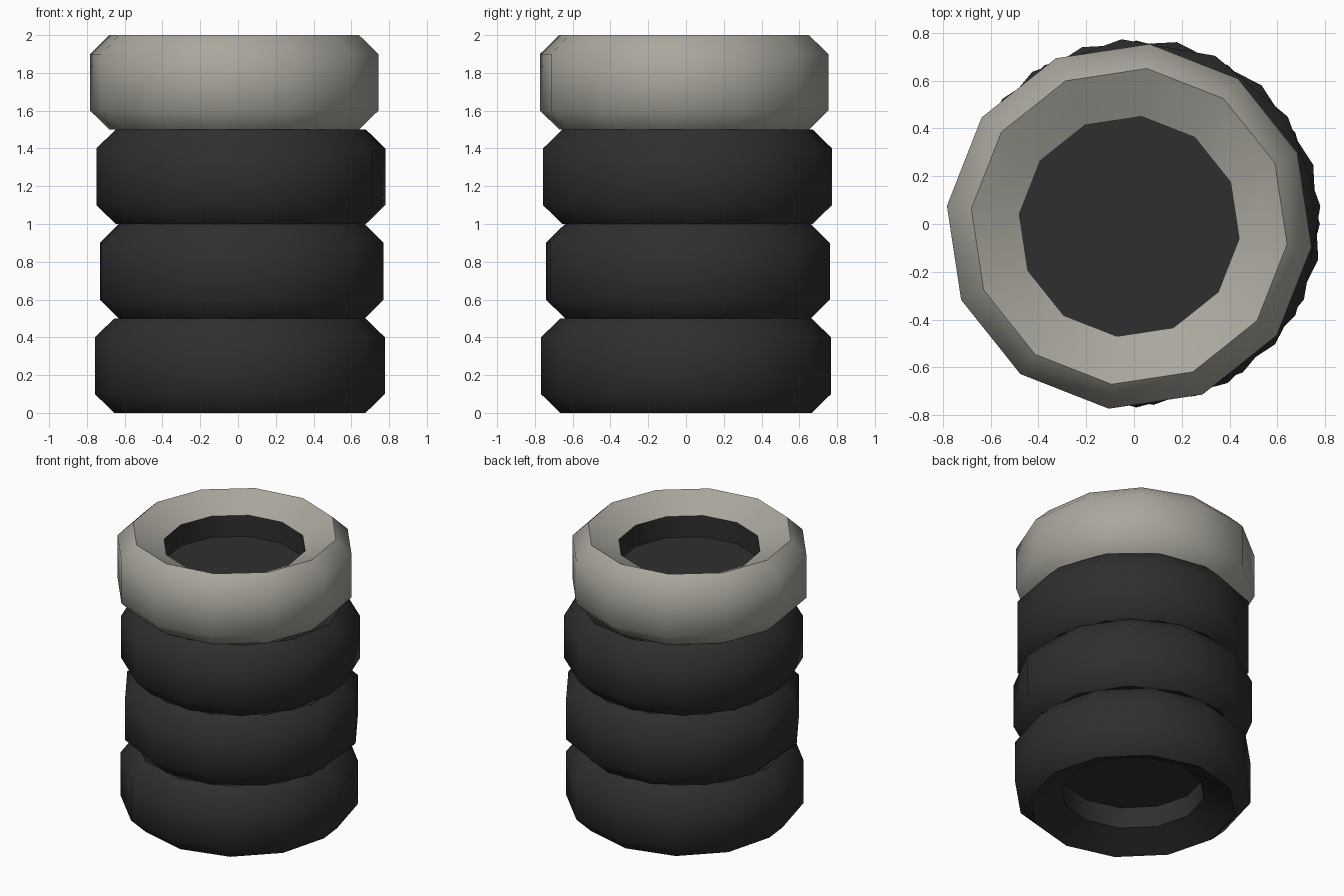
import bpy, bmesh, math

if "Cube" in bpy.data.objects:
    bpy.data.objects.remove(bpy.data.objects["Cube"])


def material(name, rgb):
    m = bpy.data.materials.new(name)
    m.diffuse_color = (*rgb, 1.0)
    m.use_nodes = True
    m.node_tree.nodes["Principled BSDF"].inputs["Base Color"].default_value = m.diffuse_color
    return m


black = material("black rubber", (0.028, 0.028, 0.028))
cream = material("worn white paint", (0.40, 0.385, 0.34))

SIDES = 12
# half-open profile (radius, height): mid hole, dished faces, bevelled tread
PROFILE = [(0.463, 0.25), (0.463, 0.40), (0.665, 0.50), (0.768, 0.40),
           (0.768, 0.10), (0.665, 0.0), (0.463, 0.10), (0.463, 0.25)]


def tyre(name, x, y, z, turn, tread):
    bm = bmesh.new()
    rings = []
    for r, h in PROFILE[:-1]:
        ring = []
        for i in range(SIDES):
            a = math.radians(turn) + math.tau * i / SIDES
            ring.append(bm.verts.new((x + r * math.cos(a), y + r * math.sin(a), z + h)))
        rings.append(ring)
    rings.append(rings[0])
    # tread, dished sides and dark hole wall
    for k in range(len(rings) - 1):
        a, b = rings[k], rings[k + 1]
        wall = PROFILE[k][0] < 0.5 and PROFILE[k + 1][0] < 0.5
        for i in range(SIDES):
            j = (i + 1) % SIDES
            f = bm.faces.new((a[i], b[i], b[j], a[j]))
            f.material_index = 1 if wall else 0
    bmesh.ops.recalc_face_normals(bm, faces=bm.faces[:])
    # closed web across the middle of the hole
    web = bm.faces.new([bm.verts.new(v.co) for v in rings[0]])
    web.material_index = 1
    me = bpy.data.meshes.new(name)
    bm.to_mesh(me)
    bm.free()
    me.materials.append(tread)
    me.materials.append(black)
    ob = bpy.data.objects.new(name, me)
    bpy.context.collection.objects.link(ob)
    bpy.ops.object.select_all(action='DESELECT')
    ob.select_set(True)
    bpy.context.view_layer.objects.active = ob
    bpy.ops.object.shade_smooth_by_angle(angle=math.radians(60))


# stack of slightly shifted and turned tyres
tyre("bottom_tyre", 0.01, 0.0, 0.0, 0.0, black)
tyre("lower_middle_tyre", 0.02, 0.01, 0.5, 18.0, black)
tyre("upper_middle_tyre", 0.015, 0.008, 1.0, 5.0, black)
tyre("top_painted_tyre", -0.02, -0.01, 1.5, -6.4, cream)
